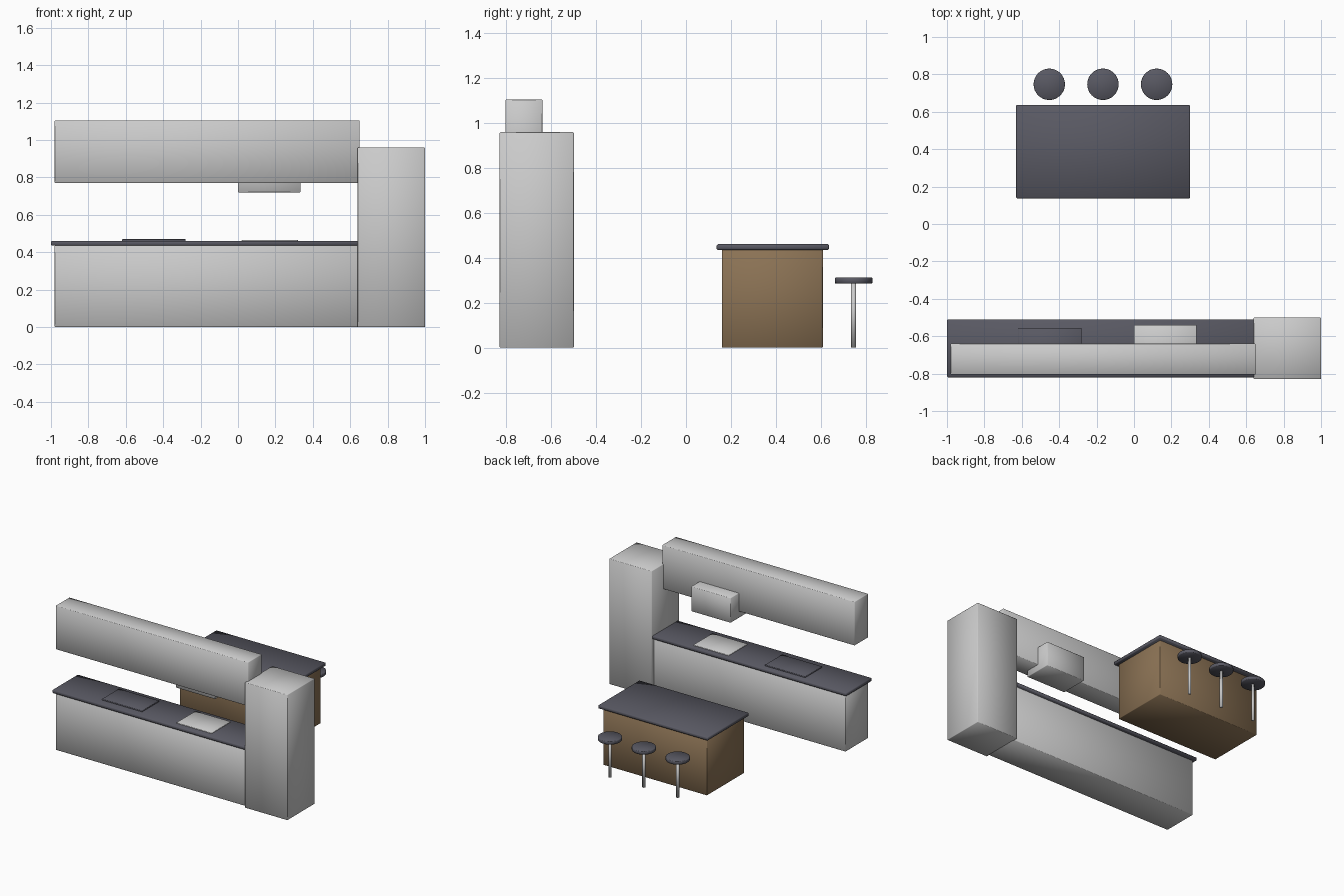
import bpy
import bmesh
from mathutils import Matrix

old = bpy.data.objects.get("Cube")
if old:
    bpy.data.objects.remove(old, do_unlink=True)


def material(name, rgb):
    mat = bpy.data.materials.new(name)
    mat.use_nodes = True
    color = (*rgb, 1)
    mat.diffuse_color = color
    mat.node_tree.nodes["Principled BSDF"].inputs["Base Color"].default_value = color
    return mat


light_grey = material("light grey", (0.6, 0.6, 0.6))
slate = material("dark slate", (0.1, 0.1, 0.125))
wood = material("brown wood", (0.26, 0.17, 0.09))


def finish(name, bm, mat, bevel):
    """Turn a bmesh into a softly bevelled, smooth shaded object."""
    if bevel:
        edges = [e for e in bm.edges if e.calc_face_angle(0) > 1]
        bmesh.ops.bevel(bm, geom=edges, offset=bevel, segments=1, affect='EDGES')
    mesh = bpy.data.meshes.new(name)
    bm.to_mesh(mesh)
    bm.free()
    mesh.materials.append(mat)
    for poly in mesh.polygons:
        poly.use_smooth = True
    obj = bpy.data.objects.new(name, mesh)
    bpy.context.collection.objects.link(obj)
    return obj


def box(name, x, y, z, mat, bevel=0.003):
    """Box from its (low, high) range on each axis."""
    bm = bmesh.new()
    bmesh.ops.create_cube(bm, size=1)
    for v in bm.verts:
        v.co = [r[0] if c < 0 else r[1] for c, r in zip(v.co, (x, y, z))]
    return finish(name, bm, mat, bevel)


def cylinder(name, x, y, z, radius, mat, bevel=0):
    """Upright cylinder spanning the z range."""
    bm = bmesh.new()
    bmesh.ops.create_cone(bm, cap_ends=True, segments=32, radius1=radius, radius2=radius,
                          depth=z[1] - z[0],
                          matrix=Matrix.Translation((x, y, (z[0] + z[1]) / 2)))
    return finish(name, bm, mat, bevel)


# Wall run: cabinets, worktop and tall unit
box("tall_fridge", (0.64, 1.0), (-0.83, -0.5), (0, 0.96), light_grey)
box("base_cabinet", (-0.98, 0.65), (-0.805, -0.53), (0, 0.437), light_grey)
box("worktop", (-1.0, 0.67), (-0.82, -0.51), (0.435, 0.461), slate, 0.005)
box("wall_cabinet", (-0.98, 0.65), (-0.805, -0.64), (0.77, 1.105), light_grey)

# Fittings on the wall run
box("extractor_hood", (0.0, 0.335), (-0.755, -0.54), (0.72, 0.91), light_grey)
box("hob", (-0.62, -0.28), (-0.76, -0.555), (0.455, 0.47), slate, 0.002)
box("sink", (0.02, 0.32), (-0.775, -0.545), (0.455, 0.466), light_grey, 0.002)

# Island
box("island_body", (-0.605, 0.275), (0.16, 0.61), (0, 0.437), wood)
box("island_top", (-0.63, 0.3), (0.137, 0.637), (0.435, 0.461), slate, 0.005)

# Row of bar stools
for i in range(3):
    x = -0.453 + i * 0.287
    cylinder(f"stool_seat_{i + 1}", x, 0.747, (0.286, 0.312), 0.084, slate, 0.003)
    cylinder(f"stool_leg_{i + 1}", x, 0.747, (0, 0.288), 0.011, light_grey)
